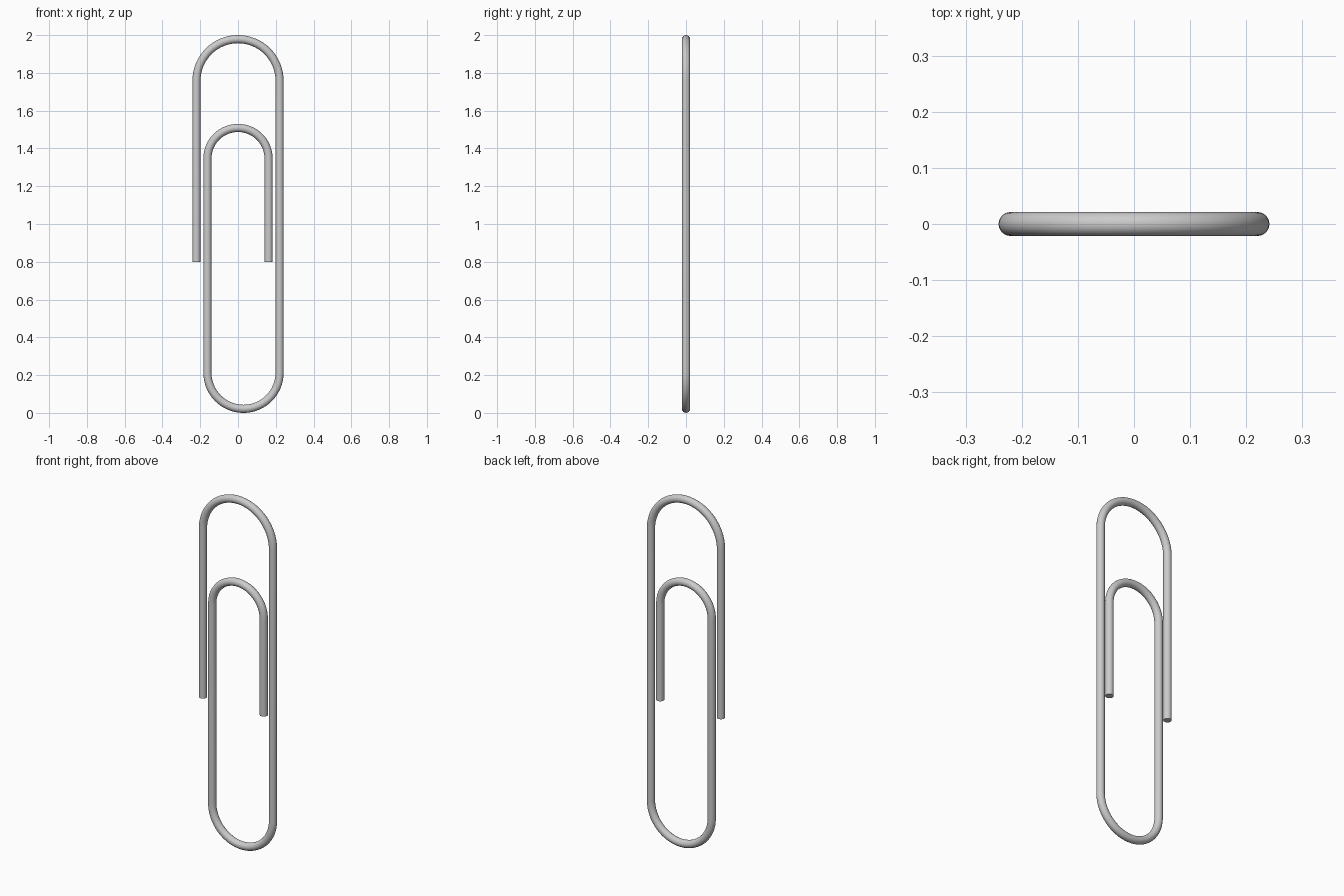
import bpy
from math import sin, cos, pi

if "Cube" in bpy.data.objects:
    bpy.data.objects.remove(bpy.data.objects["Cube"])

R = 0.0215        # wire radius
END_Z = 0.80      # height of both cut ends
STEPS = 32        # segments per half-turn


def arc(cx, cz, r, start, end):
    """Points of a bend in the XZ plane."""
    return [(cx + r * cos(start + (end - start) * i / STEPS),
             0.0,
             cz + r * sin(start + (end - start) * i / STEPS))
            for i in range(STEPS + 1)]


# Wire centre line: outer end, top bend, bottom bend, inner bend, inner end
outer, inner = 0.22, 0.162
low = (outer + inner) / 2
path = [(-outer, 0, END_Z)]
path += arc(0, 2 - R - outer, outer, pi, 0)
path += arc((outer - inner) / 2, R + low, low, 0, -pi)
path += arc(0, 1.53 - R - inner, inner, pi, 0)
path += [(inner, 0, END_Z)]

# Round wire swept along the path with flat cut ends
curve = bpy.data.curves.new("clip_wire", 'CURVE')
curve.dimensions = '3D'
curve.bevel_depth = R
curve.bevel_resolution = 6
curve.use_fill_caps = True
spline = curve.splines.new('POLY')
spline.points.add(len(path) - 1)
for p, co in zip(spline.points, path):
    p.co = (*co, 1)

wire = bpy.data.objects.new("clip_wire", curve)
bpy.context.collection.objects.link(wire)
bpy.context.view_layer.objects.active = wire
wire.select_set(True)
bpy.ops.object.convert(target='MESH')
bpy.ops.object.shade_smooth_by_angle()
